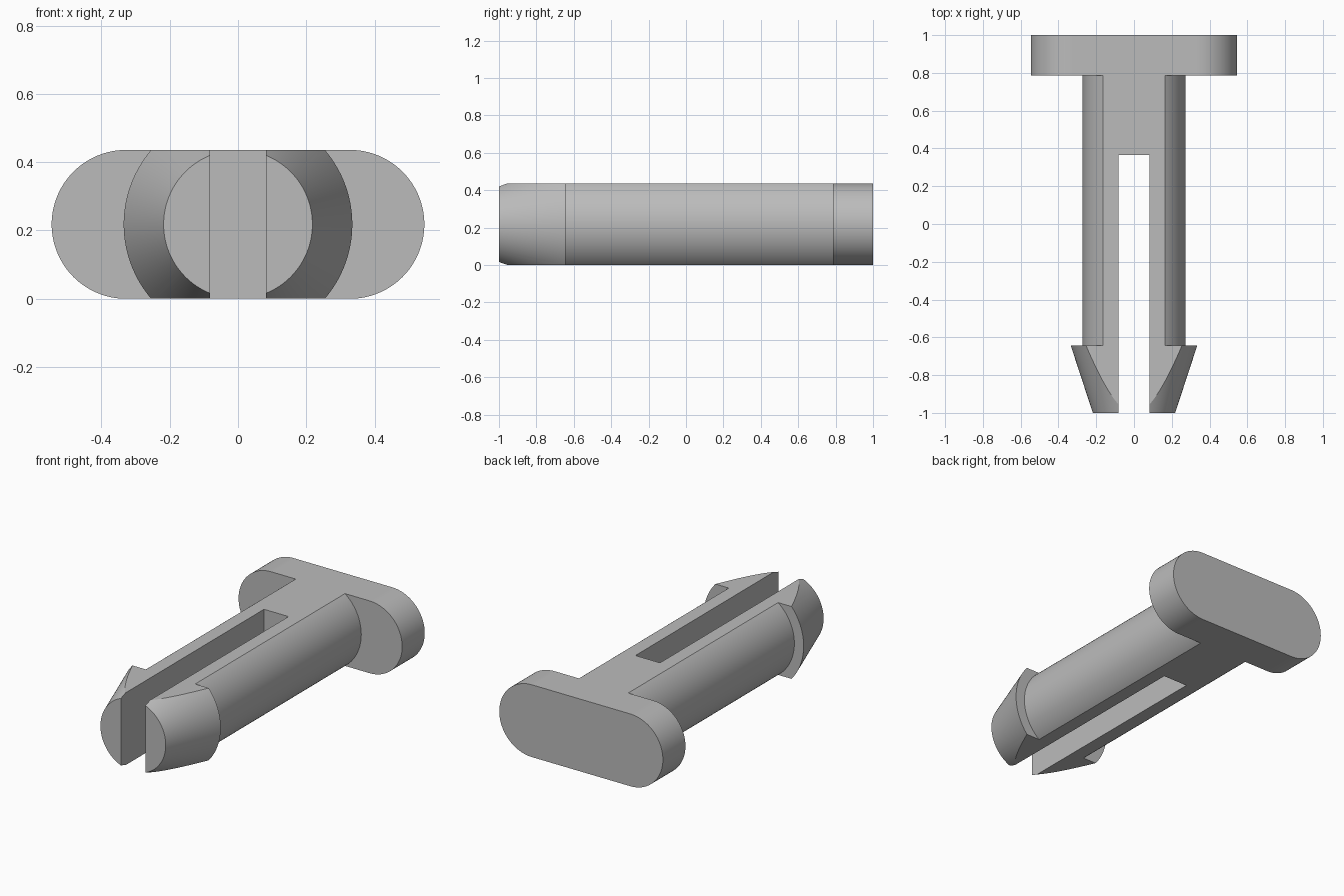
import bpy, bmesh, math
from mathutils import Vector, Matrix

if "Cube" in bpy.data.objects:
    bpy.data.objects.remove(bpy.data.objects["Cube"], do_unlink=True)

H = 0.218          # half thickness of the whole pin
HEAD_Y = 0.785     # inner face of the head
SEGMENTS = 128

grey = bpy.data.materials.new("plain grey")
grey.use_nodes = True
colour = (0.5, 0.5, 0.5, 1)
grey.diffuse_color = colour
grey.node_tree.nodes["Principled BSDF"].inputs["Base Color"].default_value = colour


def make_object(name, bm):
    bmesh.ops.recalc_face_normals(bm, faces=bm.faces)
    mesh = bpy.data.meshes.new(name)
    bm.to_mesh(mesh)
    bm.free()
    obj = bpy.data.objects.new(name, mesh)
    bpy.context.collection.objects.link(obj)
    mesh.materials.append(grey)
    obj.location.z = H
    return obj


def boolean(obj, other, operation):
    mod = obj.modifiers.new(operation.title(), 'BOOLEAN')
    mod.operation, mod.object, mod.solver = operation, other, 'EXACT'
    bpy.ops.object.select_all(action='DESELECT')
    obj.select_set(True)
    bpy.context.view_layer.objects.active = obj
    bpy.ops.object.modifier_apply(modifier=mod.name)
    bpy.data.objects.remove(other, do_unlink=True)


# Round shank with a tapered barb, turned about the y axis
bm = bmesh.new()
profile = [(0, -1), (0.218, -1), (0.335, -0.643), (0.273, -0.643), (0.273, HEAD_Y), (0, HEAD_Y)]
verts = [bm.verts.new((r, y, 0)) for r, y in profile]
edges = [bm.edges.new(pair) for pair in zip(verts, verts[1:])]
bmesh.ops.spin(bm, geom=verts + edges, cent=(0, 0, 0), axis=(0, 1, 0),
               angle=math.tau, steps=SEGMENTS, use_duplicate=False)
bmesh.ops.remove_doubles(bm, verts=bm.verts, dist=1e-5)

# Flatten top and bottom
for side in (1, -1):
    cut = bmesh.ops.bisect_plane(bm, geom=bm.verts[:] + bm.edges[:] + bm.faces[:], dist=1e-6,
                                 plane_co=(0, 0, side * H), plane_no=(0, 0, side), clear_outer=True)
    rim = [e for e in cut["geom_cut"] if isinstance(e, bmesh.types.BMEdge)]
    for v in cut["geom_cut"]:
        if isinstance(v, bmesh.types.BMVert):
            v.co.z = side * H
    bmesh.ops.holes_fill(bm, edges=rim, sides=0)
pin = make_object("slotted_barbed_pin", bm)

# Rounded head plate
bm = bmesh.new()
outline = []
for side in (1, -1):
    for i in range(SEGMENTS // 2 + 1):
        a = math.pi * i / (SEGMENTS // 2) - math.pi / 2
        z = H if i == SEGMENTS // 2 else -H if i == 0 else H * math.sin(a)
        outline.append(bm.verts.new((side * (0.328 + H * math.cos(a)), HEAD_Y, side * z)))
face = bm.faces.new(outline)
extruded = bmesh.ops.extrude_face_region(bm, geom=[face], use_keep_orig=True)
for v in extruded["geom"]:
    if isinstance(v, bmesh.types.BMVert):
        v.co.y = 1
boolean(pin, make_object("head", bm), 'UNION')

# Open slot between the two legs
bm = bmesh.new()
bmesh.ops.create_cube(bm, size=1, matrix=Matrix.LocRotScale(
    Vector((0, (0.365 - 1.2) / 2, 0)), None, Vector((0.164, 1.565, 1))))
cutter = make_object("slot_cutter", bm)
cutter.hide_render = True
boolean(pin, cutter, 'DIFFERENCE')

# Smooth the curved walls, keep flat faces flat
bpy.ops.object.shade_smooth_by_angle(angle=math.radians(25))
for poly in pin.data.polygons:
    if max(abs(c) for c in poly.normal) > 0.99999:
        poly.use_smooth = False
